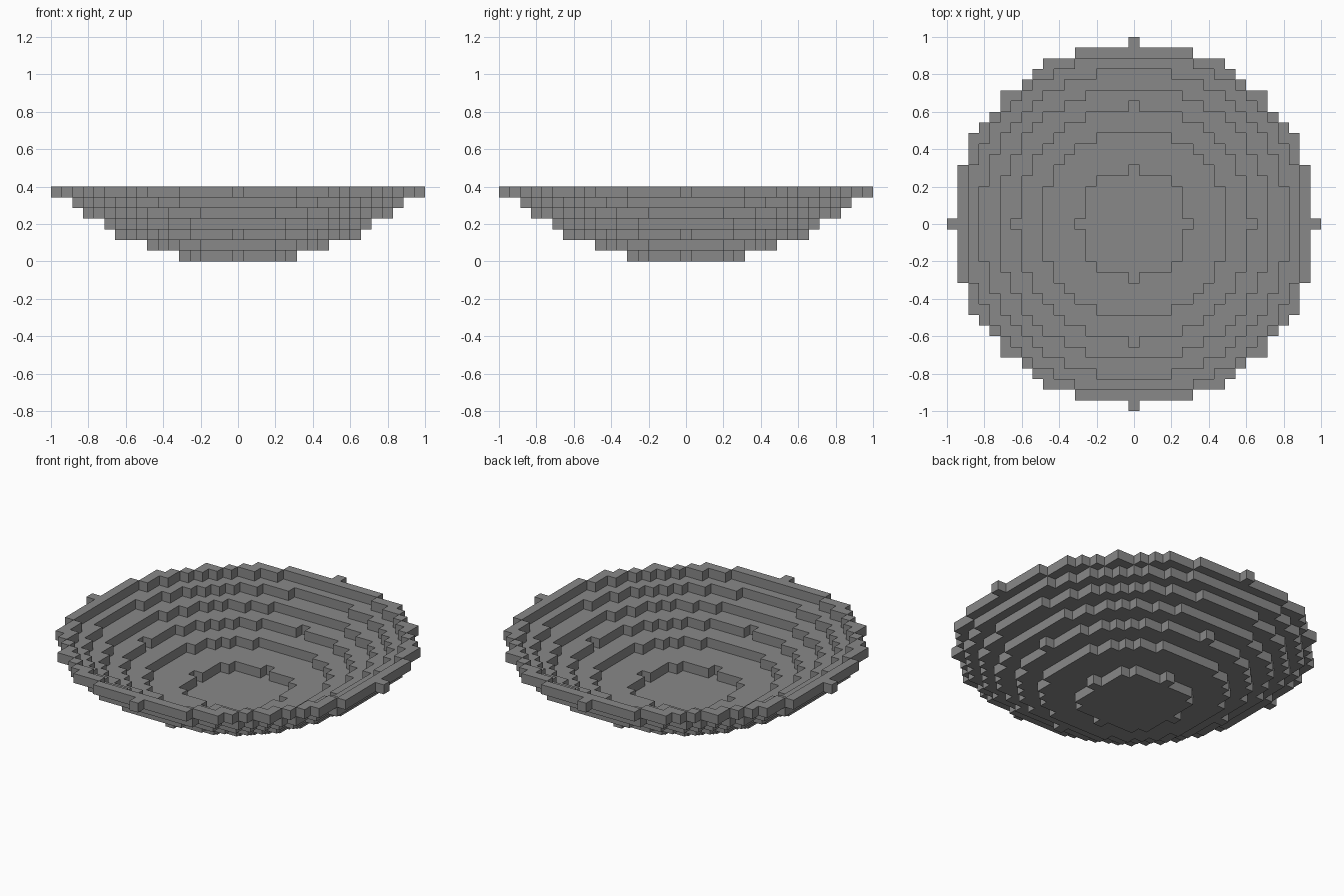
import bpy
import bmesh

cube = bpy.data.objects.get("Cube")
if cube:
    bpy.data.objects.remove(cube, do_unlink=True)

REACH = 17                    # cells from the centre to the rim
CELL = 2 / (2 * REACH + 1)    # block size
LAYERS = 7
DEPTH = 25                    # sphere centre height, in cells
BASE = 25                     # squared radius of the lowest layer

grey = bpy.data.materials.new("stone grey")
grey.use_nodes = True
grey.diffuse_color = (0.25, 0.25, 0.25, 1)
grey.node_tree.nodes["Principled BSDF"].inputs["Base Color"].default_value = grey.diffuse_color


def radius_squared(layer):
    """Squared radius of the spherical bowl at a layer."""
    if layer < 0:
        return -1
    return BASE + 2 * DEPTH * layer - layer ** 2


def block_layer(name, layer):
    """Ring of blocks between the layer below and this layer's radius."""
    bm = bmesh.new()
    inner, outer = radius_squared(layer - 1), radius_squared(layer)
    z = layer * CELL
    for i in range(-REACH, REACH + 1):
        for j in range(-REACH, REACH + 1):
            if inner < i * i + j * j <= outer:
                corners = [(-.5, -.5), (.5, -.5), (.5, .5), (-.5, .5)]
                bm.faces.new([bm.verts.new(((i + a) * CELL, (j + b) * CELL, z))
                              for a, b in corners])
    bmesh.ops.remove_doubles(bm, verts=bm.verts[:], dist=CELL / 100)

    # Raise the flat cells into solid blocks
    raised = bmesh.ops.extrude_face_region(bm, geom=bm.faces[:], use_keep_orig=True)
    top = [v for v in raised["geom"] if isinstance(v, bmesh.types.BMVert)]
    bmesh.ops.translate(bm, verts=top, vec=(0, 0, CELL))
    bmesh.ops.recalc_face_normals(bm, faces=bm.faces[:])

    mesh = bpy.data.meshes.new(name)
    bm.to_mesh(mesh)
    bm.free()
    mesh.materials.append(grey)
    bpy.context.collection.objects.link(bpy.data.objects.new(name, mesh))


# Floor disc, stepped wall rings and rim
for layer in range(LAYERS):
    if layer == 0:
        part = "bowl_floor"
    elif layer == LAYERS - 1:
        part = "bowl_rim"
    else:
        part = f"bowl_step_{layer}"
    block_layer(part, layer)
